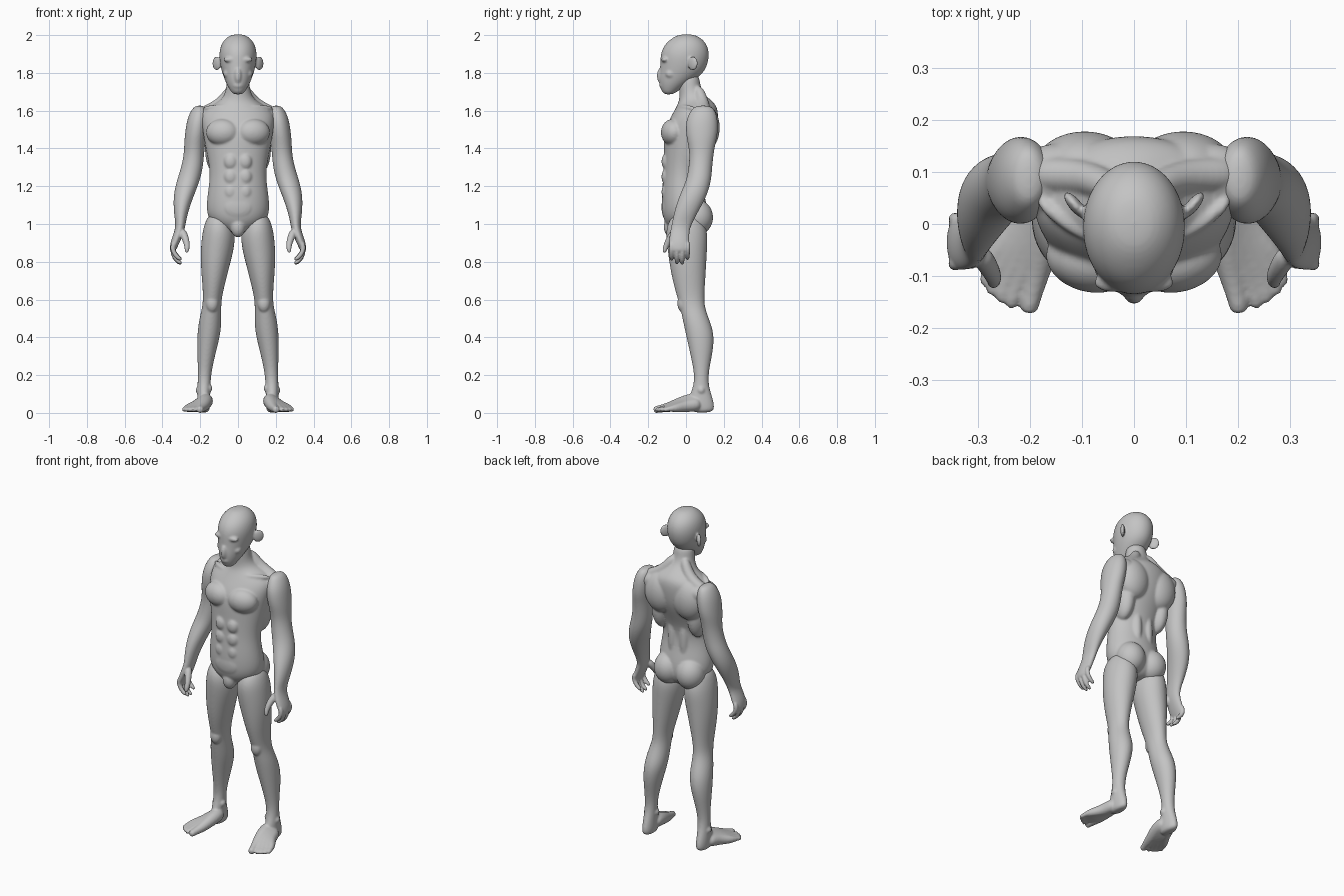
import bpy
import bmesh
from math import cos, sin, pi, radians
from mathutils import Vector, Matrix, Quaternion

# All measurements are in hundredths of a unit and scaled down in finish()
UNIT = 0.01
SEGMENTS = 20

default_cube = bpy.data.objects.get("Cube")
if default_cube:
    bpy.data.objects.remove(default_cube, do_unlink=True)

skin = bpy.data.materials.new("plain_grey")
skin.use_nodes = True
grey = (0.55, 0.55, 0.55, 1)
skin.diffuse_color = grey
for node in skin.node_tree.nodes:
    if node.type == "BSDF_PRINCIPLED":
        node.inputs["Base Color"].default_value = grey


def bridge(bm, rings):
    """Skin a list of vertex rings and close both ends."""
    for lower, upper in zip(rings, rings[1:]):
        for i in range(len(lower)):
            j = (i + 1) % len(lower)
            bm.faces.new((lower[i], lower[j], upper[j], upper[i]))
    bm.faces.new(rings[0][::-1])
    bm.faces.new(rings[-1])


def loft(bm, rows):
    """Level oval rings from rows of (height, x min, x max, y min, y max)."""
    rings = []
    for z, left, right, front, back in rows:
        cx, cy = (left + right) / 2, (front + back) / 2
        rx, ry = (right - left) / 2, (back - front) / 2
        ring = []
        for i in range(SEGMENTS):
            a = 2 * pi * i / SEGMENTS
            ring.append(bm.verts.new((cx + rx * cos(a) * 1.02, cy + ry * sin(a) * 1.02, z)))
        rings.append(ring)
    bridge(bm, rings)


def tube(bm, points):
    """Round tube through points of (x, y, z, radius)."""
    centres = [Vector(p[:3]) for p in points]
    last = len(points) - 1
    direction = Vector((0, 0, 1))
    frame = Quaternion()
    rings = []
    for k, point in enumerate(points):
        ahead = (centres[min(k + 1, last)] - centres[max(k - 1, 0)]).normalized()
        frame = direction.rotation_difference(ahead) @ frame
        direction = ahead
        ring = []
        for i in range(12):
            a = 2 * pi * i / 12
            offset = frame @ Vector((cos(a), sin(a), 0))
            ring.append(bm.verts.new(centres[k] + offset * point[3] * 1.05))
        rings.append(ring)
    bridge(bm, rings)


def mass(bm, centre, size, turn=0):
    """Ellipsoid muscle mass."""
    matrix = (Matrix.Translation(centre) @ Matrix.Rotation(radians(turn), 4, "Z")
              @ Matrix.Diagonal((*size, 1)))
    bmesh.ops.create_uvsphere(bm, u_segments=18, v_segments=12, radius=1.02, matrix=matrix)


def pair(bm, centre, size, turn=0):
    """Mirrored pair of muscle masses."""
    x, y, z = centre
    for side in (1, -1):
        mass(bm, (side * x, y, z), size, side * turn)


def finish(bm, name, side=1, soften=5, voxel=0.006):
    """Fuse the masses of one part into a smooth skin."""
    bmesh.ops.scale(bm, vec=(side * UNIT, UNIT, UNIT), verts=bm.verts)
    bmesh.ops.recalc_face_normals(bm, faces=bm.faces)
    mesh = bpy.data.meshes.new(name)
    bm.to_mesh(mesh)
    bm.free()
    mesh.materials.append(skin)
    for face in mesh.polygons:
        face.use_smooth = True
    part = bpy.data.objects.new(name, mesh)
    bpy.context.collection.objects.link(part)
    rounding = part.modifiers.new("rounding", "SUBSURF")
    rounding.levels = rounding.render_levels = 2
    fuse = part.modifiers.new("fuse", "REMESH")
    fuse.mode = "VOXEL"
    fuse.voxel_size = voxel
    fuse.use_smooth_shade = True
    relax = part.modifiers.new("relax", "SMOOTH")
    relax.factor = 0.5
    relax.iterations = soften


def centred(rows):
    """Rows of (height, half width, y min, y max) to loft rows."""
    return [(z, -half, half, front, back) for z, half, front, back in rows]


# Head: skull and jaw, nose, brow, ears
head = bmesh.new()
loft(head, centred([
    (168.5, 2.5, -11.5, -7), (170.5, 4, -13, -4), (174, 6, -14, 1),
    (178, 7.6, -14.2, 7), (182, 8.9, -13.6, 10.5), (187, 9.8, -13.5, 11.9),
    (191, 9.8, -13.1, 12.1), (195, 8.9, -11.2, 11), (198.3, 6.6, -7.6, 8.2),
    (200.5, 3, -3.5, 4)]))
mass(head, (0, -13.4, 178.5), (1.9, 2, 4.2))
mass(head, (0, -12.2, 173.5), (3, 1.9, 2))
pair(head, (3.8, -11.2, 187), (4, 2, 1.5))
pair(head, (5.4, -8, 179.5), (2.4, 3, 2.4))
pair(head, (11.3, 3.6, 185), (1.2, 3.2, 3.7), turn=-40)
finish(head, "head", soften=4)

# Torso: trunk and neck, then the muscle groups
torso = bmesh.new()
loft(torso, centred([
    (94, 4, -5, 6), (98, 11, -9.5, 10), (103, 16, -12.2, 11.5),
    (110, 16.7, -12.8, 11), (118, 15.6, -12.6, 9), (125, 14.8, -12, 8.2),
    (132, 15.3, -11.8, 9.5), (139, 16.8, -11.6, 12.5), (146, 18, -11.6, 15.5),
    (152, 19, -10.5, 16.6), (158, 19.5, -7.2, 17), (162, 15.5, -5, 16.4),
    (165, 9.5, -3.6, 14), (169, 6.7, -3.4, 9), (174, 6, -3.8, 7.3),
    (180, 5.5, -4, 7)]))
pair(torso, (8.3, -7, 148.5), (8.8, 6.2, 7), turn=12)
pair(torso, (9.5, 10.5, 151), (10, 7.4, 12))
pair(torso, (12, 5, 140), (5.5, 8, 13))
pair(torso, (3.8, 6.2, 124), (3.2, 3.6, 17))
pair(torso, (7.4, 5.8, 103.5), (8.4, 8.6, 9.3))
pair(torso, (15, 8.5, 156.5), (8, 7, 5.5))
for height in (117, 125, 133):
    pair(torso, (3.8, -10.2, height), (3.7, 2.8, 4.4))
mass(torso, (0, -11, 109), (7.5, 2, 6))
mass(torso, (0, -8, 98.5), (4, 3.8, 5.5))
for side in (1, -1):
    tube(torso, [(side * 3, 6, 173, 2.5), (side * 7, 8.5, 165.5, 3.2),
                 (side * 13, 9.5, 161, 3.4), (side * 20, 9.5, 158, 3.5)])
    tube(torso, [(side * 2, -3, 161.5, 1.4), (side * 10, -2.5, 162, 1.4),
                 (side * 19, 5, 161, 1.4)])
    tube(torso, [(side * 1.5, -2.5, 162, 1.2), (side * 5, 2, 175, 1.5)])
finish(torso, "torso", soften=7)

for side, label in ((1, "left"), (-1, "right")):
    # Arm: shoulder to palm
    arm = bmesh.new()
    loft(arm, [
        (162.8, 18, 22.5, 5, 13), (160, 16, 25, 2.5, 15.5), (155, 15.5, 27, 0, 16.8),
        (148, 16.5, 28, 0, 16.8), (143, 17.4, 28.4, 1, 15.6), (137, 18, 28.6, 2, 14.5),
        (130, 18.6, 30, 1.5, 13.8), (124, 20, 32, 0.5, 13.4), (118, 22.2, 33.6, -2, 12),
        (112, 24.6, 34.2, -4.5, 9.5), (105, 26.8, 33.8, -6.5, 5.5),
        (100, 27.8, 33, -7.4, 3), (96, 28.5, 33.6, -8.4, 1.6), (91, 30.5, 35.6, -9, 1.8),
        (87, 32.5, 36.2, -8.6, 1.6), (85, 33.5, 35.8, -7, 0)])
    # Fingers curl inward, the middle two reach lowest
    for i, rise in enumerate((2.2, 0.3, 0, 2.5)):
        y = -7.6 + 2.8 * i
        tube(arm, [(33.5, y, 91, 1.4), (34.9, y, 86 + rise / 2, 1.35),
                   (33.6, y, 82 + rise, 1.25), (31.8, y, 80 + rise, 1.15),
                   (29.8, y, 78.6 + rise, 0.8)])
    # Thumb
    tube(arm, [(30, -5, 97, 2.2), (27.8, -8.5, 92.5, 1.9),
               (26.7, -10.8, 88, 1.5), (27.3, -11.8, 84.5, 0.9)])
    finish(arm, label + "_arm", side, soften=3, voxel=0.005)

    # Leg: hip to heel, with kneecap and ankle bones
    leg = bmesh.new()
    loft(leg, [
        (106, 6, 15, -6, 7), (100, 3, 17.8, -10, 10), (94, 1.4, 19, -10.5, 11.5),
        (86, 2.4, 19.7, -9.6, 11), (78, 4.5, 19.6, -8.5, 10.6), (70, 6.5, 19, -7, 10.1),
        (62, 8.5, 18.4, -4.8, 9.6), (56, 9, 18.8, -3, 9.8), (50, 8.9, 20.4, -1.8, 12),
        (43, 9.1, 21.4, -0.3, 14.6), (35, 11, 21.6, 1.5, 14.6), (27, 13, 21.3, 3.2, 13),
        (20, 14.3, 21.2, 4.5, 11.8), (14, 14.6, 21.4, 4, 12), (8, 14.8, 21.6, 1.5, 14),
        (3, 14.8, 21.5, 2, 15.2), (0, 15.5, 21, 3, 14)])
    mass(leg, (13.7, -1.6, 58), (3.4, 3, 4.8))
    mass(leg, (15, 7, 13), (1.4, 2, 2))
    mass(leg, (21, 8, 12), (1.4, 2, 2))
    # Foot: five rays fan from the ankle and end in toes
    toes = ((20.3, -17.2, 1.9), (23.6, -16.3, 1.3), (25.6, -15.2, 1.25),
            (27.4, -13.8, 1.2), (28.7, -12, 1.2))
    for i, (x, y, radius) in enumerate(toes):
        t = i / 4
        tube(leg, [(17 + 2.5 * t, 8, 7 - 2 * t, 4),
                   (17 + 4.5 * t, 0, 6 - 2.4 * t, 3.8 - 0.6 * t),
                   (18.5 + 8 * t, -8.5 + 3 * t, 3 - 0.5 * t, 2.7 - 0.4 * t),
                   (x - 0.6, y + 3.5, 2.2, radius),
                   (x - 0.1, y + 1.2, 1.7, radius), (x, y, 1.4, radius * 0.7)])
    finish(leg, label + "_leg", side, soften=4)
